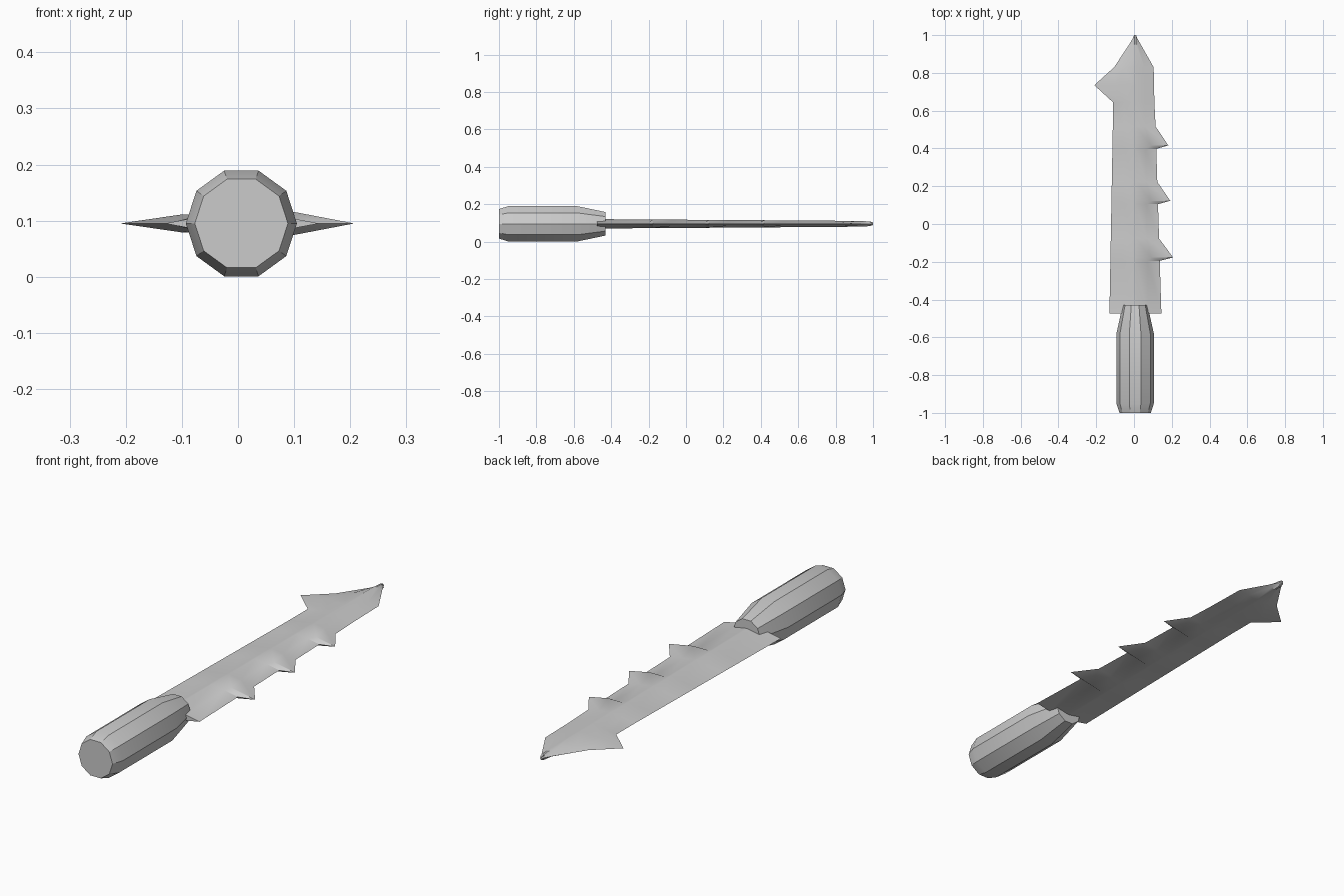
import bpy, math

if "Cube" in bpy.data.objects:
    bpy.data.objects.remove(bpy.data.objects["Cube"])

CX, CZ = 0.006, 0.095   # long axis of the knife

grey = bpy.data.materials.new("pale_grey")
grey.diffuse_color = (0.6, 0.6, 0.6, 1)
grey.use_nodes = True
grey.node_tree.nodes["Principled BSDF"].inputs["Base Color"].default_value = grey.diffuse_color


def loft(name, rings, angle):
    """Skin a list of closed rings of equal length and cap both ends."""
    n = len(rings[0])
    verts = [v for r in rings for v in r]
    faces = [tuple(range(n)), tuple(range(len(verts) - 1, len(verts) - n - 1, -1))]
    for i in range(len(rings) - 1):
        for j in range(n):
            k = (j + 1) % n
            faces.append((i * n + k, i * n + j, (i + 1) * n + j, (i + 1) * n + k))
    me = bpy.data.meshes.new(name)
    me.from_pydata(verts, [], faces)
    me.validate()
    me.materials.append(grey)
    ob = bpy.data.objects.new(name, me)
    bpy.context.collection.objects.link(ob)
    bpy.ops.object.select_all(action='DESELECT')
    ob.select_set(True)
    bpy.context.view_layer.objects.active = ob
    bpy.ops.object.mode_set(mode='EDIT')
    bpy.ops.mesh.select_all(action='SELECT')
    bpy.ops.mesh.normals_make_consistent(inside=False)
    bpy.ops.object.mode_set(mode='OBJECT')
    bpy.ops.object.shade_smooth_by_angle(angle=math.radians(angle))
    return ob


# Handle: ten-sided grip, bevelled at the butt and tapered toward the blade
grip = []
for y, r in [(-1.0, 0.083), (-0.95, 0.099), (-0.58, 0.099), (-0.43, 0.066)]:
    grip.append([(CX + r * math.cos(math.tau * k / 10), y,
                  CZ + r * math.sin(math.tau * k / 10)) for k in range(10)])
loft("handle", grip, 30)


# Blade: diamond sections; the shoulders swell where a barb stands out
def half(y):
    return 0.025 - 0.010 * (y + 0.475) / 1.475


def section(y, xl, xr, h, ml=None, mr=None):
    """xl, xr: cutting edges; ml, mr: optional (x, half height) of shoulders."""
    ml = ml or ((xl + CX) / 2, h * 0.52)
    mr = mr or ((xr + CX) / 2, h * 0.52)
    top = [(CX - 0.004, h), (CX + 0.004, h)]
    upper = [ml] + top + [mr]
    pts = [(xl, 0)] + upper + [(xr, 0)] + [(x, -z) for x, z in reversed(upper)]
    return [(x, y, CZ + z) for x, z in pts]


def left_edge(y):
    return -0.13 + 0.018 * (y + 0.475)


def right_edge(y):
    return 0.145 - 0.031 * (y + 0.475)


rows = [section(-0.475, left_edge(-0.475), right_edge(-0.475), half(-0.475))]
# three barbs on the right edge
for y, tip in [(-0.195, 0.207), (0.105, 0.192), (0.398, 0.182)]:
    h = half(y)
    rows.append(section(y, left_edge(y), right_edge(y), h))
    yt = y + 0.018
    rows.append(section(yt, left_edge(yt), tip, h,
                        (-0.065, h * 0.66), (0.09, h * 0.97)))
    yb = y + 0.118
    rows.append(section(yb, left_edge(yb), right_edge(yb), half(yb)))
# head with the left hook and point
rows += [
    section(0.645, -0.112, 0.108, half(0.645)),
    section(0.735, -0.21, 0.106, half(0.735), (-0.10, 0.016)),
    section(0.83, -0.105, 0.104, half(0.83)),
    section(0.95, -0.026, 0.036, 0.0145),
    section(0.985, -0.005, 0.016, 0.012),
    section(1.0, 0.001, 0.011, 0.007),
]
loft("blade", rows, 30)
